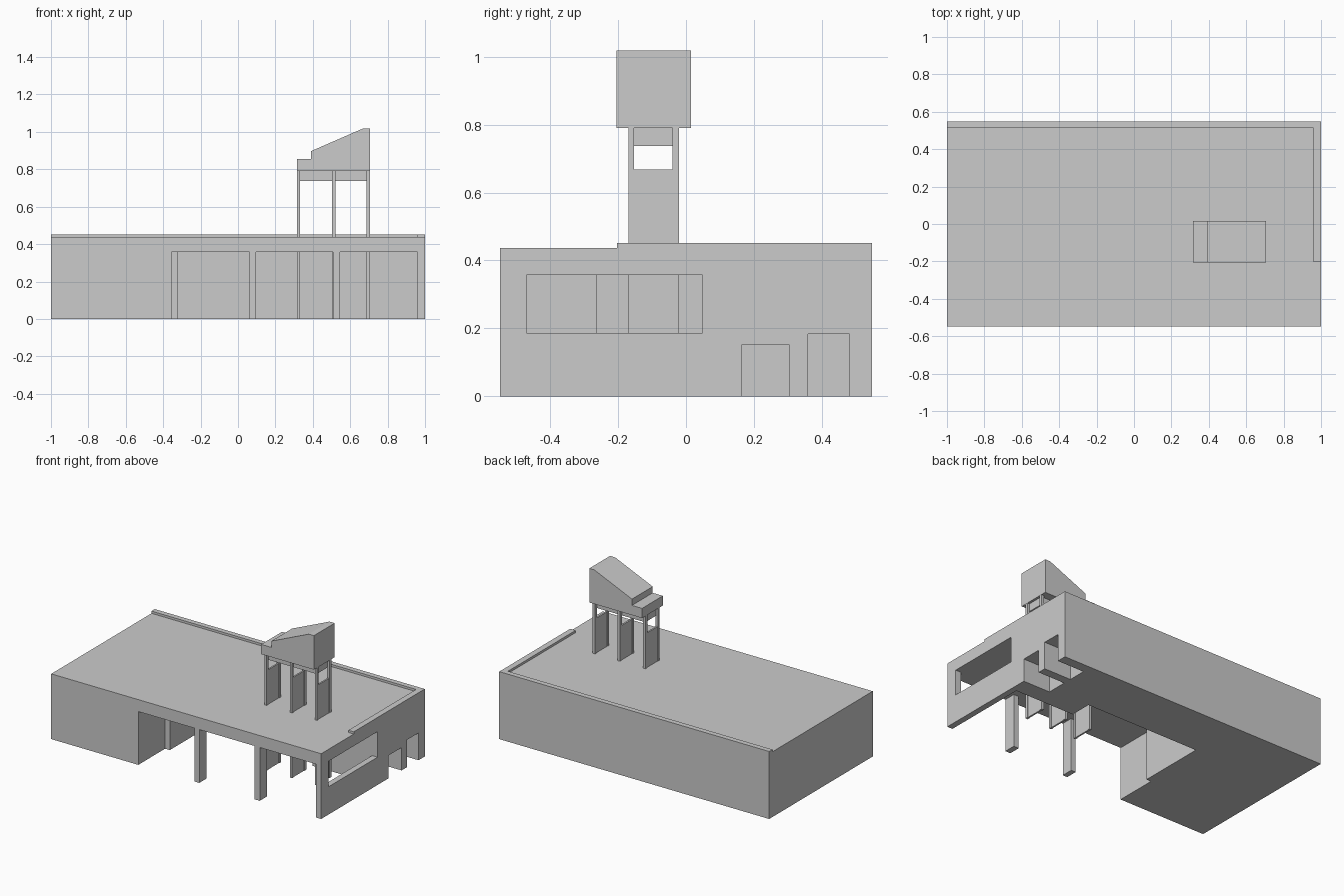
import bpy, bmesh

if "Cube" in bpy.data.objects:
    bpy.data.objects.remove(bpy.data.objects["Cube"])


def prism(name, pts, axis, lo, hi):
    """Extrude a 2D profile along an axis: 'z' uses (x, y), 'y' uses (x, z)."""
    def place(p, t):
        return (p[0], p[1], t) if axis == 'z' else (p[0], t, p[1])
    bm = bmesh.new()
    base = bm.faces.new([bm.verts.new(place(p, lo)) for p in pts])
    ext = bmesh.ops.extrude_face_region(bm, geom=[base])
    top = [v for v in ext['geom'] if isinstance(v, bmesh.types.BMVert)]
    shift = (0, 0, hi - lo) if axis == 'z' else (0, hi - lo, 0)
    bmesh.ops.translate(bm, verts=top, vec=shift)
    bmesh.ops.recalc_face_normals(bm, faces=bm.faces)
    me = bpy.data.meshes.new(name)
    bm.to_mesh(me)
    bm.free()
    ob = bpy.data.objects.new(name, me)
    bpy.context.collection.objects.link(ob)
    return ob


def box(name, x, y, z):
    pts = [(x[0], y[0]), (x[1], y[0]), (x[1], y[1]), (x[0], y[1])]
    return prism(name, pts, 'z', z[0], z[1])


def cut(target, cutter):
    """Subtract a cutter and remove it."""
    mod = target.modifiers.new("cut", 'BOOLEAN')
    mod.operation = 'DIFFERENCE'
    mod.solver = 'EXACT'
    mod.object = cutter
    cutter.hide_render = True
    bpy.context.view_layer.objects.active = target
    bpy.ops.object.modifier_apply(modifier=mod.name)
    bpy.data.objects.remove(cutter)


# Main block with the covered porch carved out from below
building = box("building", (-1, 1), (-0.548, 0.548), (0, 0.437))
porch = [(-0.355, -0.7), (0.96, -0.7), (0.96, 0.048), (0.52, 0.048),
         (0.52, 0.195), (-0.32, 0.195), (-0.32, -0.265), (-0.355, -0.265)]
cut(building, prism("porch_cutter", porch, 'z', -0.1, 0.357))

# Side opening above the low wall, and two doorways
cut(building, box("side_opening_cutter", (0.9, 1.1), (-0.47, 0.048), (0.186, 0.357)))
for y0, y1, h in [(0.165, 0.303, 0.153), (0.36, 0.482, 0.183)]:
    cut(building, box("doorway_cutter", (0.8, 1.1), (y0, y1), (-0.1, h)))

# Front porch columns
for i, (x0, x1) in enumerate([(0.062, 0.097), (0.507, 0.545)]):
    box(f"front_column_{i + 1}", (x0, x1), (-0.548, -0.47), (0, 0.357))

# L-shaped roof parapet
parapet = [(-1, 0.513), (0.96, 0.513), (0.96, -0.203), (1, -0.203),
           (1, 0.548), (-1, 0.548)]
prism("roof_parapet", parapet, 'z', 0.437, 0.452)

# Tower frames: two slim posts and an infill panel each
for i, x in enumerate([0.315, 0.503, 0.688]):
    for j, (y0, y1) in enumerate([(-0.17, -0.153), (-0.04, -0.02)]):
        box(f"tower_post_{i + 1}_{j + 1}", (x, x + 0.017), (y0, y1), (0, 0.79))
    box(f"tower_panel_{i + 1}", (x + 0.003, x + 0.014), (-0.153, -0.04), (0, 0.668))

# Beam box under the canopy
box("tower_beam", (0.33, 0.69), (-0.153, -0.04), (0.737, 0.79))

# Sloped tower canopy
canopy = [(0.315, 0.79), (0.706, 0.79), (0.706, 1.018), (0.668, 1.018),
          (0.39, 0.897), (0.39, 0.855), (0.315, 0.855)]
prism("tower_canopy", canopy, 'y', -0.205, 0.015)
